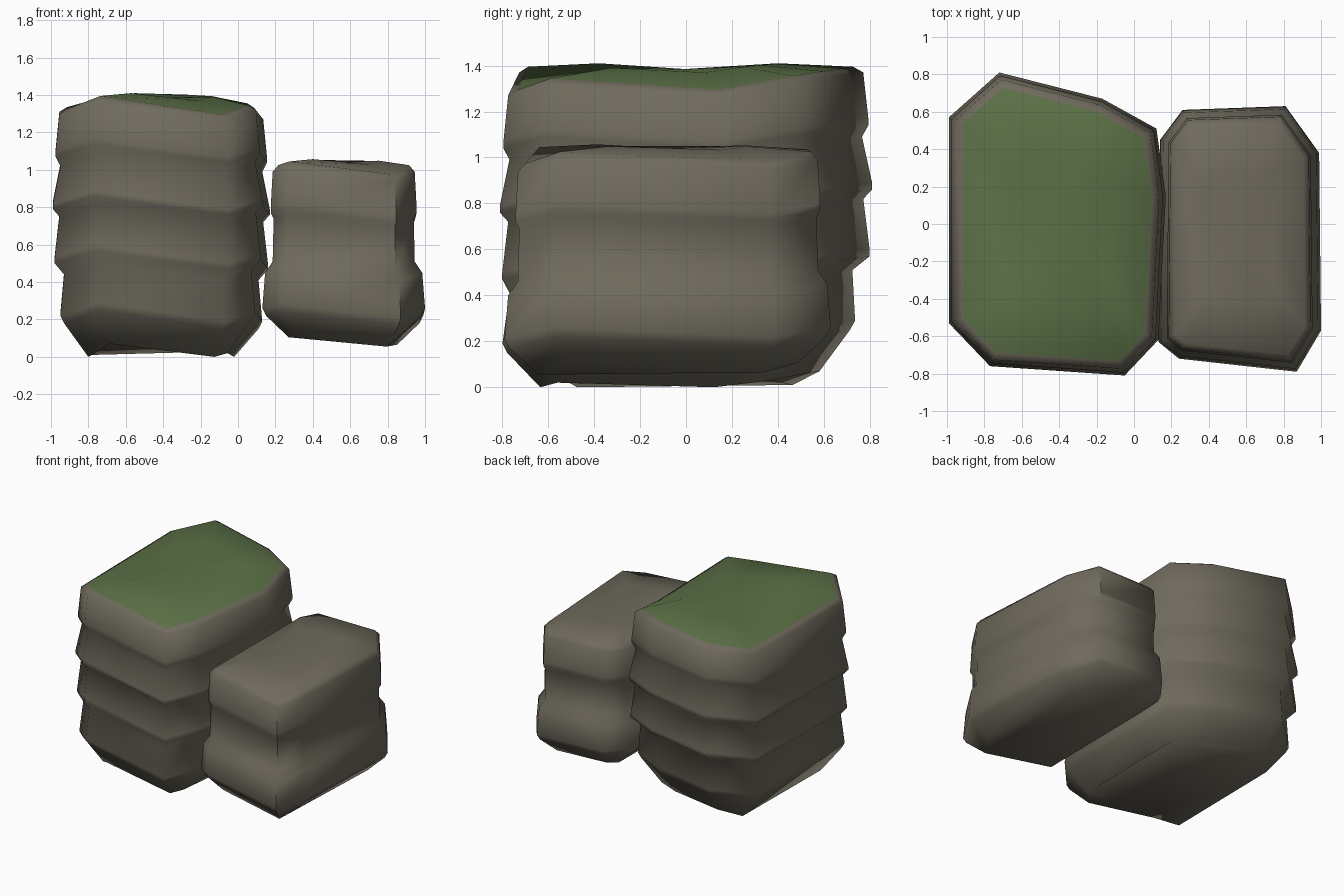
import bpy, bmesh, math
from mathutils import Vector

cube = bpy.data.objects.get("Cube")
if cube:
    bpy.data.objects.remove(cube, do_unlink=True)


def material(name, colour):
    m = bpy.data.materials.new(name)
    m.diffuse_color = (*colour, 1)
    m.use_nodes = True
    bsdf = m.node_tree.nodes["Principled BSDF"]
    bsdf.inputs["Base Color"].default_value = (*colour, 1)
    bsdf.inputs["Roughness"].default_value = 0.9
    return m


ROCK = material("grey brown rock", (0.16, 0.145, 0.11))
GRASS = material("grass green", (0.105, 0.165, 0.062))


def inset(outline, d):
    """Move every corner of a counter-clockwise outline inward by d."""
    pts = [Vector(p[:2]) for p in outline]
    result = []
    for i, p in enumerate(pts):
        a = (p - pts[i - 1]).normalized()
        b = (pts[(i + 1) % len(pts)] - p).normalized()
        na, nb = Vector((-a.y, a.x)), Vector((-b.y, b.x))
        result.append(p + (na + nb) * d / (1 + na.dot(nb)))
    return result


def rock_column(name, outline, layers, crown, cap_material):
    """Outline: (x, y, tilt). Layers: (z, inset, y shift). Crown: raised middle of the top."""
    bm = bmesh.new()
    rings = []
    for z, d, shift in layers:
        rings.append([bm.verts.new((p.x, p.y + shift, max(0, z + o[2])))
                      for p, o in zip(inset(outline, d), outline)])
    # gently domed middle of the top
    rim = rings[-1]
    mid = sum((v.co for v in rim), Vector()) / len(rim)
    rings.append([bm.verts.new((mid.x + (v.co.x - mid.x) * 0.55,
                                mid.y + (v.co.y - mid.y) * 0.55,
                                crown + o[2] * 0.4)) for v, o in zip(rim, outline)])
    n = len(outline)
    for k, (low, high) in enumerate(zip(rings, rings[1:])):
        for i in range(n):
            j = (i + 1) % n
            f = bm.faces.new((low[i], low[j], high[j], high[i]))
            f.material_index = int(k == len(rings) - 2)
    bm.faces.new(rings[0][::-1])
    centre = bm.verts.new((mid.x, mid.y, crown - 0.005))
    for i in range(n):
        bm.faces.new((rings[-1][i], rings[-1][(i + 1) % n], centre)).material_index = 1
    mesh = bpy.data.meshes.new(name)
    bm.to_mesh(mesh)
    bm.free()
    mesh.materials.append(ROCK)
    mesh.materials.append(cap_material)
    ob = bpy.data.objects.new(name, mesh)
    bpy.context.collection.objects.link(ob)
    bpy.ops.object.select_all(action="DESELECT")
    ob.select_set(True)
    bpy.context.view_layer.objects.active = ob
    bpy.ops.object.shade_smooth_by_angle(angle=math.radians(56))
    return ob


# Tall column with four overhanging layers and a grassy top
tall_outline = [(-0.72, 0.81, 0.05), (-0.99, 0.57, -0.01), (-0.99, -0.53, -0.02),
                (-0.77, -0.76, 0.05), (-0.05, -0.81, -0.05), (0.13, -0.62, 0),
                (0.17, 0.15, -0.05), (0.12, 0.51, 0.01), (-0.17, 0.67, 0.03)]
tall_layers = [(0.02, 0.19, -0.02), (0.20, 0.06, -0.03), (0.24, 0.04, -0.03),
               (0.46, 0.06, -0.02), (0.52, 0.01, 0), (0.55, 0.01, 0),
               (0.77, 0.035, 0), (0.81, 0, 0), (0.84, 0, 0),
               (1.04, 0.04, 0), (1.09, 0.015, 0), (1.12, 0.015, 0),
               (1.32, 0.035, 0), (1.345, 0.075, 0)]
rock_column("tall_rock_column", tall_outline, tall_layers, 1.39, GRASS)

# Short column with a wide base block and two upper layers
short_outline = [(0.26, 0.61, 0.02), (0.14, 0.45, 0.01), (0.13, -0.63, 0.01),
                 (0.24, -0.72, 0.03), (0.87, -0.79, -0.04), (1.0, -0.57, 0.01),
                 (0.99, 0.38, -0.03), (0.81, 0.63, 0.01)]
short_layers = [(0.095, 0.14, 0), (0.21, 0.02, 0), (0.25, 0, 0),
                (0.44, 0.015, 0), (0.50, 0.055, 0), (0.73, 0.06, 0),
                (0.76, 0.045, 0), (0.79, 0.045, 0),
                (0.98, 0.055, 0), (1.015, 0.085, 0)]
rock_column("short_rock_column", short_outline, short_layers, 1.045, ROCK)
